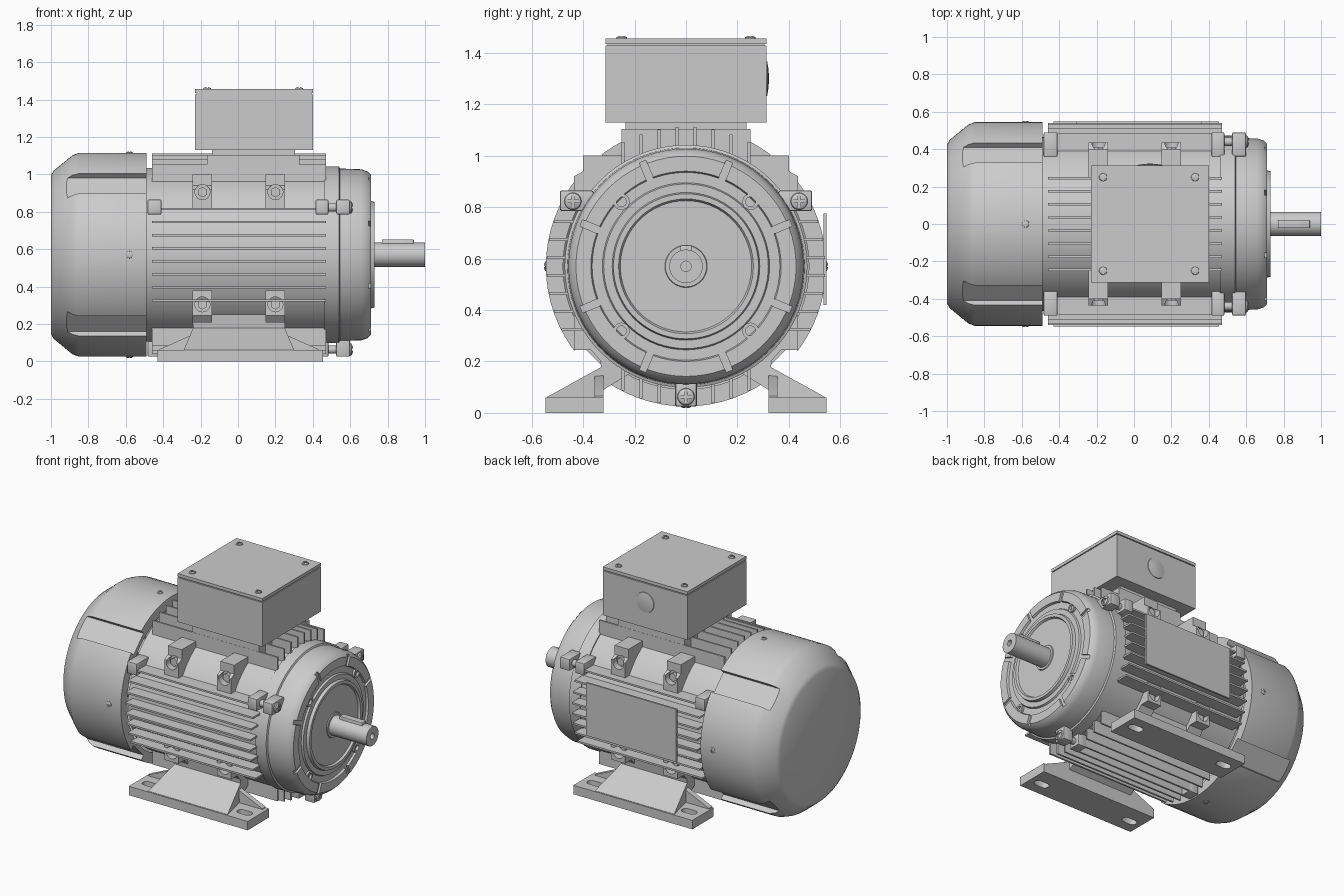
import bpy, bmesh, math
from mathutils import Vector, Matrix

if "Cube" in bpy.data.objects:
    bpy.data.objects.remove(bpy.data.objects["Cube"])

C = 0.57  # height of the motor axis


def refine(bm, ang=32):
    bmesh.ops.recalc_face_normals(bm, faces=bm.faces)
    for f in bm.faces:
        f.smooth = True
    for e in bm.edges:
        e.smooth = len(e.link_faces) == 2 and e.calc_face_angle(0) < math.radians(ang)


def finish(name, bm):
    refine(bm)
    me = bpy.data.meshes.new(name)
    bm.to_mesh(me)
    bm.free()
    ob = bpy.data.objects.new(name, me)
    bpy.context.collection.objects.link(ob)
    return ob


def box(name, x0, x1, y0, y1, z0, z1, bevel=0):
    bm = bmesh.new()
    bmesh.ops.create_cube(bm, size=1)
    for v in bm.verts:
        v.co = (x0 + (v.co.x + .5) * (x1 - x0), y0 + (v.co.y + .5) * (y1 - y0), z0 + (v.co.z + .5) * (z1 - z0))
    if bevel:
        bmesh.ops.bevel(bm, geom=bm.edges[:], offset=bevel, segments=2, affect='EDGES', profile=.5)
    return finish(name, bm)


def prism(name, pts, axis, a, b, taper=None):
    """Extrude a 2D outline along an axis from a to b."""
    put = {'x': lambda p, t: (t, p[0], p[1]), 'y': lambda p, t: (p[0], t, p[1]), 'z': lambda p, t: (p[0], p[1], t)}[axis]
    bm = bmesh.new()
    lo = [bm.verts.new(put(p, a)) for p in pts]
    hi = [bm.verts.new(put(p, b)) for p in pts]
    bm.faces.new(lo)
    bm.faces.new(hi)
    for i in range(len(pts)):
        j = (i + 1) % len(pts)
        bm.faces.new((lo[i], lo[j], hi[j], hi[i]))
    if taper:
        for v in bm.verts:
            taper(v)
    return finish(name, bm)


def lathe(name, prof, n=72, m=None):
    """Spin an (x, r) profile about the motor axis, or about a given frame."""
    bm = bmesh.new()
    vs = [bm.verts.new((x, 0, r)) for x, r in prof]
    es = [bm.edges.new((vs[i], vs[i + 1])) for i in range(len(vs) - 1)]
    bmesh.ops.spin(bm, geom=vs + es, cent=(0, 0, 0), axis=(1, 0, 0), angle=2 * math.pi, steps=n)
    bmesh.ops.remove_doubles(bm, verts=bm.verts, dist=1e-4)
    bm.transform(m if m else Matrix.Translation((0, 0, C)))
    return finish(name, bm)


def cyl(name, p, d, r, h, n=24):
    m = Matrix.Translation(p) @ Vector((1, 0, 0)).rotation_difference(Vector(d)).to_matrix().to_4x4()
    return lathe(name, [(0, 0), (0, r), (h, r), (h, 0)], n, m)


def spin_x(ob, a):
    ob.data.transform(Matrix.Translation((0, 0, C)) @ Matrix.Rotation(a, 4, 'X') @ Matrix.Translation((0, 0, -C)))
    return ob


def cut(ob, cutters):
    for c in cutters:
        mod = ob.modifiers.new("cut", 'BOOLEAN')
        mod.operation, mod.solver, mod.object = 'DIFFERENCE', 'EXACT', c
    me = bpy.data.meshes.new_from_object(ob.evaluated_get(bpy.context.evaluated_depsgraph_get()))
    ob.modifiers.clear()
    bm = bmesh.new()
    bm.from_mesh(me)
    refine(bm)
    bm.to_mesh(me)
    bm.free()
    ob.data = me
    for c in cutters:
        bpy.data.objects.remove(c)
    return ob


# Cross-head screw, made once and shared by linked copies
screw_src = lathe("cover_screw", [(-.6, 0), (-.6, .5), (0, .5), (0, 1), (.3, .92), (.5, .6), (.58, 0)], 20, Matrix())
cut(screw_src, [box("slot_a", .3, 1, -.75, .75, -.15, .15), box("slot_b", .3, 1, -.15, .15, -.75, .75)])


def screw(name, p, d, r):
    ob = bpy.data.objects.new(name, screw_src.data)
    ob.matrix_world = (Matrix.Translation(p) @ Vector((1, 0, 0)).rotation_difference(Vector(d)).to_matrix().to_4x4()
                       @ Matrix.Scale(r, 4))
    bpy.context.collection.objects.link(ob)


# Finned stator housing
lathe("housing", [(-.49, 0), (-.49, .465), (.47, .465), (.47, 0)])
for s in (1, -1):
    for k in range(8):
        o = (k - 3.5) * .07
        r1, r0 = s * (math.sqrt(.545 ** 2 - o * o) - .003), s * .36
        box("side_fin", -.46, .47, min(r0, r1), max(r0, r1), C + o - .006, C + o + .006)
        box("top_bottom_fin", -.46, .47, o - .006, o + .006, C + min(r0, r1), C + max(r0, r1))

# Mounting bosses with bolt holes, four around by two along
for s in (1, -1):
    for x in (-.19, .2):
        for n, pts, zh in (("upper_boss", [(.24, 1), (.40, 1), (.40, .94), (.435, .92), (.435, .82), (.3, .82)], .905),
                           ("lower_boss", [(.3, .38), (.435, .38), (.435, .245), (.37, .245), (.33, .2), (.24, .2)], .305)):
            b = prism(n, [(s * y, z) for y, z in pts], 'x', x - .052, x + .052)
            cut(b, [cyl("hole", (x, s * .39, zh), (0, s, 0), .04, .1)])
            cyl("boss_hole_floor", (x, s * .38, zh), (0, s, 0), .028, .03, 6)

# Feet: slotted pad, sloping web, end gussets
for s in (1, -1):
    def widen(v):
        if abs(v.co.y) > .5:
            v.co.x += .05 if v.co.x > 0 else -.05
    pad = box("foot_pad", -.43, .455, min(s * .32, s * .547), max(s * .32, s * .547), 0, .06)
    slots = []
    for x in (-.34, .365):
        outline = [(x + (.025 if math.cos(a) > 0 else -.025) + .028 * math.cos(a), s * .45 + .028 * math.sin(a))
                   for a in [math.radians(15 + 30 * i) for i in range(12)]]
        slots.append(prism("slot", outline, 'z', -.05, .1))
    cut(pad, slots)
    web = [(.54, .05), (.54, .062), (.33, .178), (.34, .25), (.2, .22), (.2, .165), (.32, .09), (.32, .05)]
    prism("foot_web", [(s * y, z) for y, z in web], 'x', -.24, .25, widen)
    for e, x in ((-1, -.24), (1, .25)):
        prism("foot_gusset", [(x - e * .02, .05), (x + e * .18, .05), (x + e * .18, .065), (x, .145), (x - e * .02, .145)],
              'y', s * .32, s * .355)

# Fan cover with four diagonal channels
cover = lathe("fan_cover", [(-1, 0), (-1, .425), (-.985, .45), (-.885, .532), (-.85, .545), (-.49, .545),
                            (-.49, .478), (-.85, .478), (-.96, .39), (-.96, 0)])
channels = []
for i in range(4):
    c = box("channel", -.935, -.4, -.075, .075, C + .505, C + .65)
    channels.append(spin_x(c, math.pi / 4 + i * math.pi / 2))
cut(cover, channels)
for i in range(4):
    d = Vector((0, round(math.sin(i * math.pi / 2)), round(math.cos(i * math.pi / 2))))
    screw("fan_cover_screw", Vector((-.58, 0, C)) + d * .541, d, .02)

# Cooling fan inside the cover
cyl("fan_hub", (-.8, 0, C), (1, 0, 0), .06, .33)
for i in range(8):
    b = prism("fan_blade", [(-.04, C + .05), (-.028, C + .05), (.05, C + .18), (.035, C + .18)], 'x', -.8, -.68)
    # outline is in the y-z plane, turned around the axis
    for v in b.data.vertices:
        v.co.x = -.74 + (v.co.x + .74)
    spin_x(b, i * math.pi / 4)

# Drive-end shield with notched rim and bolt holes
bell = lathe("end_shield", [(.46, 0), (.46, .472), (.54, .472), (.545, .461), (.66, .457), (.695, .445), (.712, .428),
                            (.712, .37), (.698, .365), (.698, .325), (.71, .32), (.71, .287), (.73, .282), (.73, .262),
                            (.716, .255), (.716, 0)])
cutters = [spin_x(box("notch", .698, .8, -.014, .014, C + .34, C + .5), math.radians(22.5 + 45 * i)) for i in range(8)]
cut(bell, cutters)
for sy in (1, -1):
    for sz in (1, -1):
        p = (.69, sy * .251, C + sz * .251)
        b = cyl("shield_hole_boss", p, (1, 0, 0), .032, .022)
        cut(b, [cyl("hole", (.695, p[1], p[2]), (1, 0, 0), .019, .1)])

# Clamping lugs and tie bolts, three around
for y0, y1, z0, z1, y, z in ((.36, .49, .785, .865, .44, .823), (-.49, -.36, .785, .865, -.44, .823),
                             (-.042, .042, .025, .15, 0, .063)):
    box("housing_lug", .415, .483, y0, y1, z0, z1, .006)
    box("rear_lug", -.483, -.41, y0, y1, z0, z1, .006)
    box("shield_lug", .525, .598, y0, y1, z0, z1, .008)
    cyl("tie_bolt", (.45, y, z), (1, 0, 0), .022, .14)
    screw("tie_bolt_head", (.596, y, z), (1, 0, 0), .034)

# Shaft with centre hole and key
cut(cyl("shaft", (.6, 0, C), (1, 0, 0), .065, .4, 40), [cyl("centre", (.95, 0, C), (1, 0, 0), .02, .1)])
box("shaft_key", .77, .94, -.022, .022, C, .652, .004)
lathe("shaft_seal", [(.71, .06), (.71, .085), (.722, .08), (.722, .06)], 40)

# Terminal box
box("box_pedestal", -.165, .33, -.25, .25, .98, 1.103)
box("box_gasket", -.14, .305, -.235, .235, 1.1, 1.135)
box("terminal_box", -.23, .40, -.313, .313, 1.13, 1.428)
box("lid_gasket", -.222, .392, -.305, .305, 1.42, 1.44)
box("box_lid", -.23, .40, -.313, .313, 1.434, 1.455)
lathe("cable_entry_plug", [(0, 0), (0, .068), (.004, .066), (.009, .035), (.011, 0)], 32,
      Matrix.Translation((.085, .312, 1.30)) @ Matrix.Rotation(math.pi / 2, 4, 'Z'))
for x in (-.165, .327):
    for y in (-.25, .25):
        screw("lid_screw", (x, y, 1.454), (0, 0, 1), .022)

# Blank rating plate on the rear side
box("rating_plate", -.31, .36, .535, .547, .42, .775)

bpy.data.objects.remove(screw_src)
